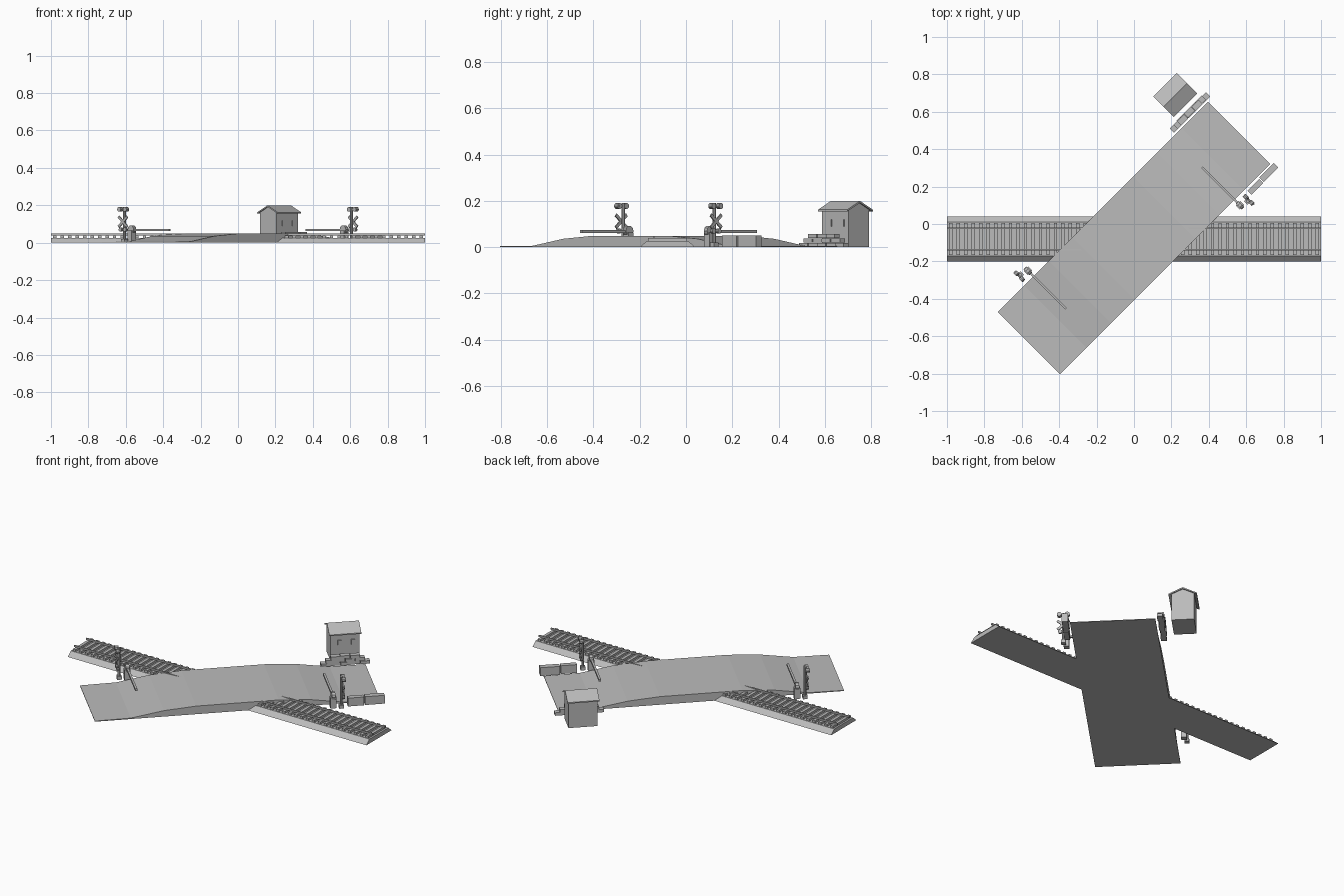
import bpy, math
from mathutils import Matrix, Vector

if "Cube" in bpy.data.objects:
    bpy.data.objects.remove(bpy.data.objects["Cube"])

grey = bpy.data.materials.new("plain grey")
grey.use_nodes = True
grey.diffuse_color = (0.5, 0.5, 0.5, 1)
grey.node_tree.nodes["Principled BSDF"].inputs["Base Color"].default_value = (0.5, 0.5, 0.5, 1)

# Frames: the road runs diagonally across the track
WORLD = Matrix()
ROAD = Matrix.Translation((0, -0.075, 0)) @ Matrix.Rotation(math.radians(45), 4, 'Z')
TURN = Matrix.Rotation(math.pi, 4, 'Z')
TRACK_Y = -0.08


def make(name, verts, faces, frame):
    mesh = bpy.data.meshes.new(name)
    mesh.from_pydata([frame @ Vector(v) for v in verts], [], faces)
    mesh.materials.append(grey)
    obj = bpy.data.objects.new(name, mesh)
    bpy.context.collection.objects.link(obj)
    return obj


def prism(name, profile, axis, start, end, frame):
    """Extrude a 2D profile along local x (profile y,z) or y (profile x,z)."""
    n = len(profile)
    verts = []
    for s in (start, end):
        verts += [(s, a, b) if axis == 'x' else (a, s, b) for a, b in profile]
    faces = [tuple(range(n))[::-1], tuple(range(n, 2 * n))]
    faces += [(i, (i + 1) % n, (i + 1) % n + n, i + n) for i in range(n)]
    if axis == 'y':
        faces = [f[::-1] for f in faces]
    return make(name, verts, faces, frame)


def box(name, center, size, frame, tilt=0):
    (x, y, z), (a, b, c) = center, size
    local = frame @ Matrix.Translation((x, y, z)) @ Matrix.Rotation(tilt, 4, 'X')
    rect = [(-b / 2, -c / 2), (b / 2, -c / 2), (b / 2, c / 2), (-b / 2, c / 2)]
    return prism(name, rect, 'x', -a / 2, a / 2, local)


def cylinder(name, center, radius, depth, axis, frame, sides=10):
    ring = [(radius * math.cos(math.tau * i / sides), radius * math.sin(math.tau * i / sides))
            for i in range(sides)]
    local = frame @ Matrix.Translation(center)
    if axis == 'z':
        local = local @ Matrix.Rotation(-math.pi / 2, 4, 'Y')
    return prism(name, ring, 'x', -depth / 2, depth / 2, local)


# Track: ballast bed, sleepers and rails
t = TRACK_Y
prism("ballast", [(t - .12, 0), (t + .12, 0), (t + .09, .026), (t - .09, .026)], 'x', -1, 1, WORLD)
for i in range(50):
    box("sleeper", (-0.98 + i * 0.04, t, 0.032), (0.018, 0.17, 0.014), WORLD)
for side in (-1, 1):
    box("rail", (0, t + side * 0.057, 0.043), (2, 0.008, 0.01), WORLD)

# Road hump over the track
ramp = [(-.795, 0), (.795, 0), (.795, .004), (.595, .006), (.41, .036), (.23, .049),
        (-.23, .049), (-.41, .036), (-.595, .006), (-.795, .004)]
prism("road", ramp, 'y', -0.235, 0.235, ROAD)

# Barrier and warning signal on each approach
for frame in (ROAD, ROAD @ TURN):
    box("barrier_post", (.525, -.277, .032), (.034, .03, .064), frame)
    cylinder("barrier_pivot", (.525, -.277, .07), .023, .02, 'x', frame)
    box("barrier_arm", (.525, -.13, .068), (.012, .28, .013), frame)
    cylinder("signal_post", (.568, -.29, .095), .008, .19, 'z', frame, 8)
    box("signal_foot", (.568, -.29, .01), (.026, .026, .02), frame)
    for s in (-1, 1):
        box("crossbuck_board", (.58, -.29, .112), (.006, .085, .014), frame, s * math.radians(40))
        cylinder("signal_lamp", (.578, -.29 + s * .022, .178), .013, .022, 'x', frame)
        cylinder("lower_lamp", (.578, -.29 + s * .017, .07), .011, .014, 'x', frame)
    box("lamp_bar", (.57, -.29, .178), (.008, .05, .01), frame)

# Long concrete blocks beside the road end
box("wall_block", (.652, -.266, .025), (.09, .03, .05), ROAD)
box("wall_block", (.757, -.262, .025), (.11, .034, .05), ROAD)

# Stepped brick stack beside the hut
for row, count in enumerate((5, 4, 3)):
    for i in range(count):
        x = .686 + (i - (count - 1) / 2) * .055
        box("stack_brick", (x, .262 + (i % 2) * .005, .0095 + row * .019), (.053, .032, .018), ROAD)

# Hut with gabled roof, windows and door
HUT = ROAD @ Matrix.Translation((.696, .385, 0))
prism("hut_walls", [(-.0625, 0), (.0625, 0), (.0625, .165), (0, .193), (-.0625, .165)],
      'x', -.081, .081, HUT)
prism("hut_roof", [(-.078, .155), (0, .192), (.078, .155), (.078, .162), (0, .2), (-.078, .162)],
      'x', -.089, .089, HUT)
for x in (-.03, .045):
    box("window", (x, -.064, .105), (.02, .006, .03), HUT)
